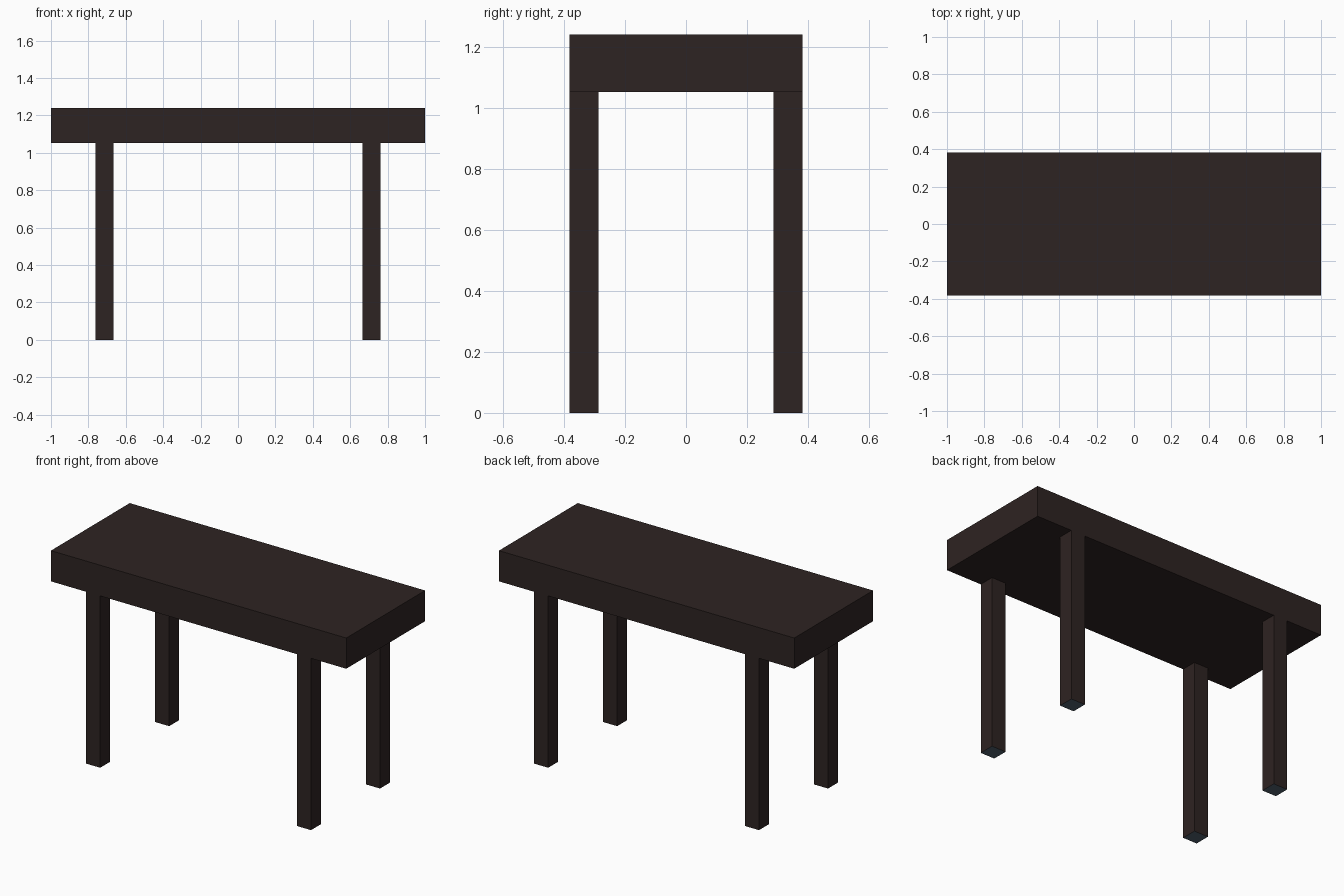
import bpy
import bmesh
from mathutils import Matrix, Vector

default_cube = bpy.data.objects.get("Cube")
if default_cube:
    bpy.data.objects.remove(default_cube, do_unlink=True)


def make_material(name, colour):
    mat = bpy.data.materials.new(name)
    mat.use_nodes = True
    mat.diffuse_color = (*colour, 1)
    mat.node_tree.nodes["Principled BSDF"].inputs["Base Color"].default_value = (*colour, 1)
    return mat


dark_wood = make_material("dark_wood", (0.027, 0.017, 0.016))
foot_grey = make_material("blue_grey_foot", (0.08, 0.115, 0.155))


def make_box(name, centre, size, materials):
    """Box whose underside uses the last material in the list."""
    bm = bmesh.new()
    transform = Matrix.Translation(centre) @ Matrix.Diagonal((*size, 1))
    bmesh.ops.create_cube(bm, size=1, matrix=transform)
    bm.normal_update()
    for face in bm.faces:
        if face.normal.z < -0.5:
            face.material_index = len(materials) - 1
    mesh = bpy.data.meshes.new(name)
    bm.to_mesh(mesh)
    bm.free()
    for mat in materials:
        mesh.materials.append(mat)
    obj = bpy.data.objects.new(name, mesh)
    bpy.context.collection.objects.link(obj)
    return obj


# Thick slab top
height, leg_height, depth = 1.24, 1.052, 0.762
make_box("table_top", Vector((0, 0, (height + leg_height) / 2)),
         (2, depth, height - leg_height), [dark_wood])

# Four square legs, flush with the front and back edges, with coloured feet
leg_width = 0.095
leg_y = (depth - leg_width) / 2
for side, x in (("right", -0.714), ("left", 0.714)):
    for end, y in (("front", -leg_y), ("back", leg_y)):
        make_box(f"{end}_{side}_leg", Vector((x, y, leg_height / 2)),
                 (leg_width, leg_width, leg_height), [dark_wood, foot_grey])
